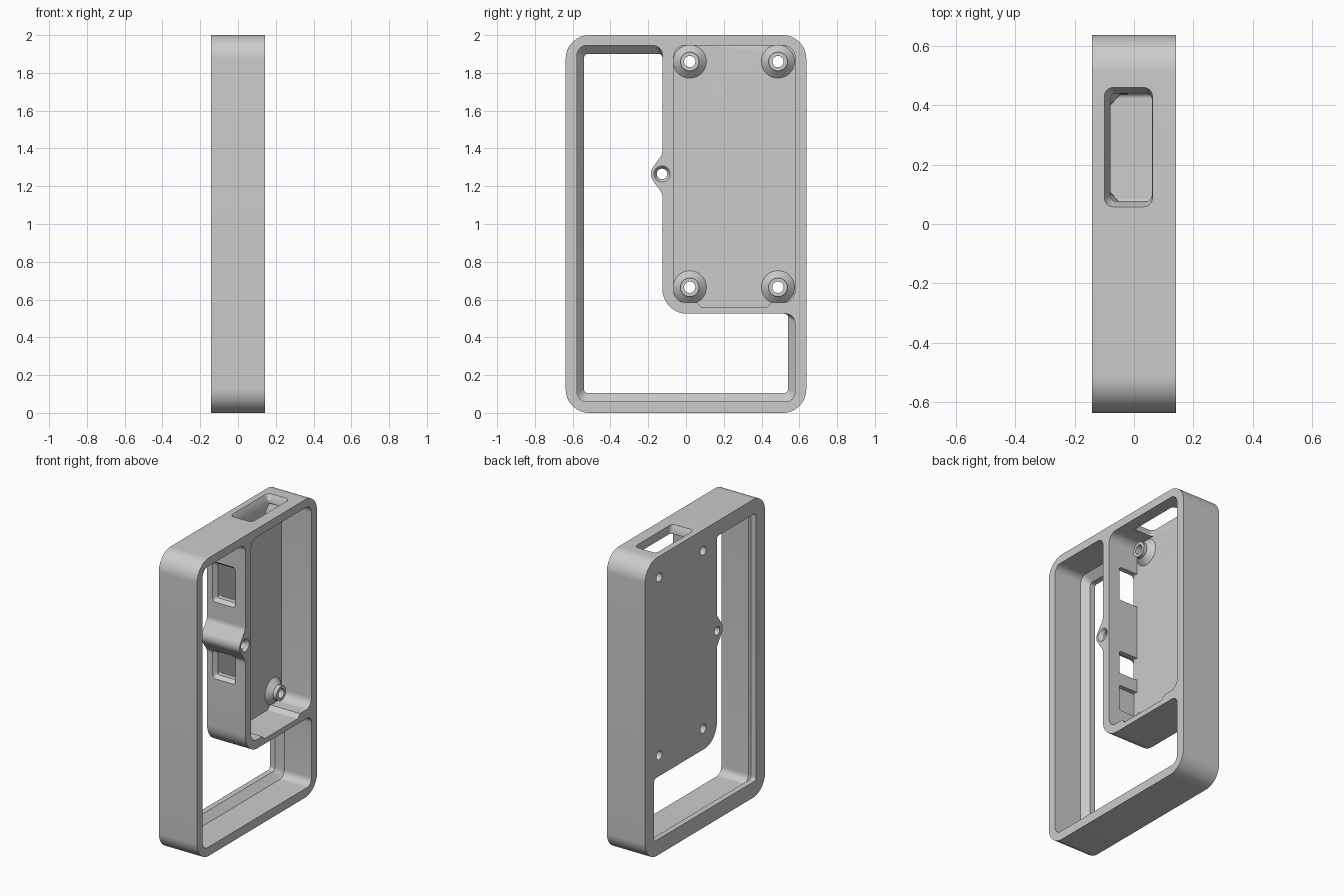
import bpy, bmesh, math
from mathutils import Vector

cube = bpy.data.objects.get("Cube")
if cube:
    bpy.data.objects.remove(cube, do_unlink=True)

# Single plain plastic colour
grey = bpy.data.materials.new("light grey plastic")
grey.use_nodes = True
colour = (0.6, 0.6, 0.6, 1)
grey.diffuse_color = colour
grey.node_tree.nodes["Principled BSDF"].inputs["Base Color"].default_value = colour

HALF_X, HALF_Y = 0.142, 0.637
WALL_Y, LIP_Y = 0.577, 0.54
TRAY_Y = -0.125          # outer face of the tray side wall
TRAY_IN = -0.065         # inner face of the tray side wall
FLOOR_X = -0.08          # top of the tray floor
OUT = 0.3                # overshoot for cutters


def fillet(points, steps=10):
    """Round each (u, v, radius) corner of a polygon."""
    result = []
    for i, (u, v, r) in enumerate(points):
        p = Vector((u, v))
        a = (Vector(points[i - 1][:2]) - p).normalized()
        b = (Vector(points[(i + 1) % len(points)][:2]) - p).normalized()
        if r == 0:
            result.append(p)
            continue
        half = a.angle(b) / 2
        centre = p + (a + b).normalized() * r / math.sin(half)
        start = p + a * r / math.tan(half) - centre
        end = p + b * r / math.tan(half) - centre
        sweep = start.angle_signed(end)
        for k in range(steps + 1):
            t = -sweep * k / steps
            c, s = math.cos(t), math.sin(t)
            result.append(centre + Vector((start.x * c - start.y * s,
                                           start.x * s + start.y * c)))
    return result


def rect(u0, u1, v0, v1, r):
    return [(u0, v0, r), (u1, v0, r), (u1, v1, r), (u0, v1, r)]


def circle(u, v, r, n=32):
    return [Vector((u + r * math.cos(math.tau * i / n),
                    v + r * math.sin(math.tau * i / n))) for i in range(n)]


def loft(name, sections, axis="x", closed=False):
    """Skin matching outlines placed along an axis; closed joins last to first."""
    place = {"x": lambda d, p: (d, p.x, p.y),
             "y": lambda d, p: (p.x, d, p.y),
             "z": lambda d, p: (p.x, p.y, d)}[axis]
    bm = bmesh.new()
    rings = [[bm.verts.new(place(d, p)) for p in outline] for d, outline in sections]
    pairs = list(zip(rings, rings[1:]))
    if closed:
        pairs.append((rings[-1], rings[0]))
    else:
        bm.faces.new(rings[0])
        bm.faces.new(rings[-1])
    for low, high in pairs:
        for i in range(len(low)):
            bm.faces.new((low[i - 1], low[i], high[i], high[i - 1]))
    bmesh.ops.recalc_face_normals(bm, faces=bm.faces)
    mesh = bpy.data.meshes.new(name)
    bm.to_mesh(mesh)
    bm.free()
    mesh.materials.append(grey)
    obj = bpy.data.objects.new(name, mesh)
    bpy.context.collection.objects.link(obj)
    return obj


def combine(target, tool, operation="DIFFERENCE"):
    tool.hide_render = True
    bpy.context.view_layer.objects.active = target
    mod = target.modifiers.new(tool.name, "BOOLEAN")
    mod.object, mod.operation, mod.solver = tool, operation, "EXACT"
    bpy.ops.object.modifier_apply(modifier=mod.name)
    bpy.data.objects.remove(tool, do_unlink=True)


# Outer block
outline = fillet(rect(-HALF_Y, HALF_Y, 0, 2, 0.125), 14)
frame = loft("frame_and_tray", [(-HALF_X, outline), (HALF_X, outline)])


# L-shaped opening with a chamfered lip on the far side
def opening(side, low, high, r):
    return fillet([(-side, low, r), (side, low, r), (side, 0.525, r),
                   (TRAY_Y, 0.525, 0.13), (TRAY_Y, high, r), (-side, high, r)])


lip = opening(LIP_Y, 0.105, 1.9, 0.02)
wall = opening(WALL_Y, 0.06, 1.945, 0.05)
combine(frame, loft("opening_cutter", [(-OUT, lip), (-0.105, lip), (-0.06, wall), (OUT, wall)]))

# Tray pocket and the shallow notch in its bottom wall
pocket = fillet(rect(TRAY_IN, WALL_Y, 0.585, 1.945, 0.06))
combine(frame, loft("pocket_cutter", [(FLOOR_X, pocket), (OUT, pocket)]))
notch = fillet([(0.05, 0.7, 0), (0.05, 0.59, 0), (0.08, 0.56, 0.015),
                (0.43, 0.56, 0.015), (0.46, 0.59, 0), (0.46, 0.7, 0)])
combine(frame, loft("notch_cutter", [(FLOOR_X, notch), (OUT, notch)]))

# Screw boss on the tray side wall
boss = fillet([(-0.1, 1.43, 0), (TRAY_Y, 1.43, 0), (TRAY_Y, 1.37, 0.05), (-0.2, 1.265, 0.06),
               (TRAY_Y, 1.16, 0.05), (TRAY_Y, 1.1, 0), (-0.1, 1.1, 0)])
combine(frame, loft("screw_boss", [(-HALF_X, boss), (HALF_X, boss)]), "UNION")
bore = [(-OUT, 0.028), (0.12, 0.028), (HALF_X, 0.043), (OUT, 0.043)]
combine(frame, loft("boss_bore", [(x, circle(-0.127, 1.265, r)) for x, r in bore]))

# Top port, flared towards the outside
inner = fillet(rect(FLOOR_X, 0.06, 0.077, 0.44, 0.02))
outer = fillet(rect(-0.1, 0.062, 0.058, 0.46, 0.03))
combine(frame, loft("top_port", [(1.9, inner), (1.965, inner), (2, outer), (2.1, outer)], "z"))

# Side ports through the tray wall, flared towards the outside
for low, high in ((1.515, 1.745), (1.0, 1.155)):
    inner = fillet(rect(FLOOR_X, 0.06, low, high, 0.012))
    outer = fillet(rect(-0.1, 0.07, low - 0.02, high + 0.02, 0.025))
    combine(frame, loft("side_port", [(-0.02, inner), (-0.1, inner), (TRAY_Y, outer),
                                      (TRAY_Y - 0.04, outer)], "y"))

# Blind recess on the inside of the tray wall
recess = fillet(rect(FLOOR_X, 0.06, 0.74, 0.915, 0.01))
combine(frame, loft("wall_recess", [(-0.02, recess), (-0.095, recess)], "y"))

# Conical standoffs over through holes in the tray floor
profile = [(FLOOR_X - 0.01, 0.03), (FLOOR_X - 0.01, 0.088), (FLOOR_X, 0.088),
           (-0.045, 0.05), (-0.02, 0.05), (-0.02, 0.03)]
parts = [frame]
for y in (0.02, 0.487):
    for z in (0.665, 1.86):
        hole = circle(y, z, 0.03)
        combine(frame, loft("floor_hole", [(-OUT, hole), (0, hole)]))
        parts.append(loft("standoff", [(x, circle(y, z, r)) for x, r in profile], closed=True))

bpy.ops.object.select_all(action="DESELECT")
for obj in parts:
    obj.select_set(True)
bpy.context.view_layer.objects.active = frame
bpy.ops.object.shade_smooth_by_angle(angle=math.radians(30))
